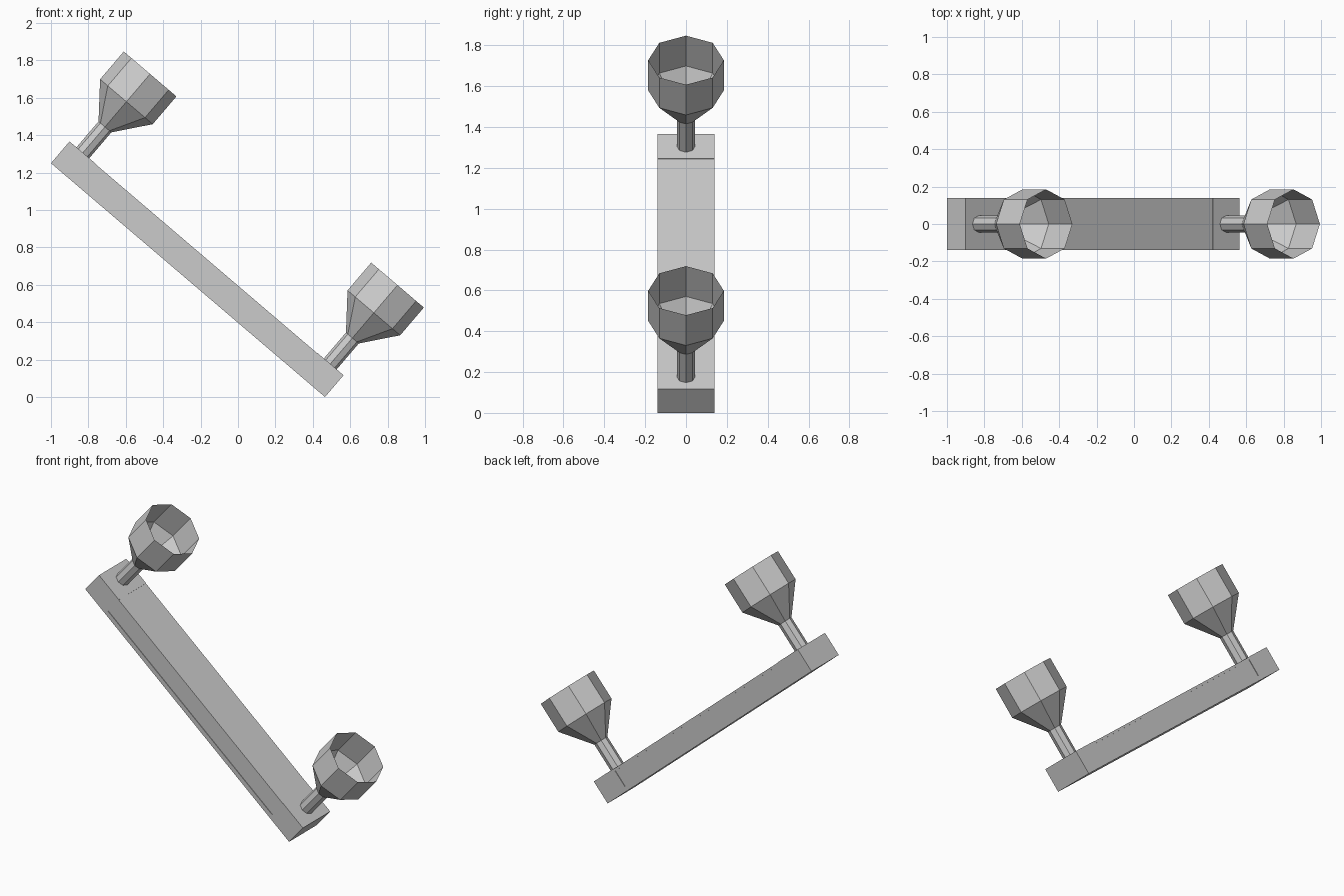
import bpy, bmesh, math
from mathutils import Matrix

cube = bpy.data.objects.get("Cube")
if cube:
    bpy.data.objects.remove(cube, do_unlink=True)

grey = bpy.data.materials.new("plain grey")
grey.use_nodes = True
colour = (0.6, 0.6, 0.6, 1)
grey.diffuse_color = colour
grey.node_tree.nodes["Principled BSDF"].inputs["Base Color"].default_value = colour

# The whole rack is built along x, then tilted down towards the left
LENGTH, BLOCK, HEIGHT, HALF_WIDTH = 1.926, 0.187, 0.153, 0.14
TILT = Matrix.Translation((-1, 0, 1.25)) @ Matrix.Rotation(math.radians(40.47), 4, "Y")


def finish(name, bm):
    mesh = bpy.data.meshes.new(name)
    bm.to_mesh(mesh)
    bm.free()
    mesh.materials.append(grey)
    obj = bpy.data.objects.new(name, mesh)
    obj.matrix_world = TILT
    bpy.context.collection.objects.link(obj)


def box(name, x0, x1, z0, z1, half_width):
    bm = bmesh.new()
    size = Matrix.Diagonal((x1 - x0, 2 * half_width, z1 - z0, 1))
    place = Matrix.Translation(((x0 + x1) / 2, 0, (z0 + z1) / 2))
    bmesh.ops.create_cube(bm, size=1, matrix=place @ size)
    finish(name, bm)


def cup(name, x):
    # Thin open octagonal shell: stem, flare, wall, open rim
    profile = [(0.045, HEIGHT - 0.02), (0.045, 0.335), (0.185, 0.512), (0.185, 0.707)]
    bm = bmesh.new()
    sides = 8
    rings = []
    for radius, z in profile:
        angles = [math.tau * i / sides for i in range(sides)]
        rings.append([bm.verts.new((x + radius * math.cos(a), radius * math.sin(a), z))
                      for a in angles])
    for low, high in zip(rings, rings[1:]):
        for i in range(sides):
            j = (i + 1) % sides
            bm.faces.new((low[i], low[j], high[j], high[i]))
    finish(name, bm)


# End blocks with their cups
for side, start in (("upper", 0), ("lower", LENGTH - BLOCK)):
    box(side + "_end_block", start, start + BLOCK, 0, HEIGHT, HALF_WIDTH)
    cup(side + "_cup", start + BLOCK / 2)

# Bar between the blocks, with a shallow recess along each side
inner = (BLOCK, LENGTH - BLOCK)
box("bar_core", *inner, 0.03, 0.137, HALF_WIDTH - 0.004)
box("bar_bottom_rail", *inner, 0, 0.03, HALF_WIDTH)
box("bar_top_rail", *inner, 0.137, HEIGHT - 0.002, HALF_WIDTH)
